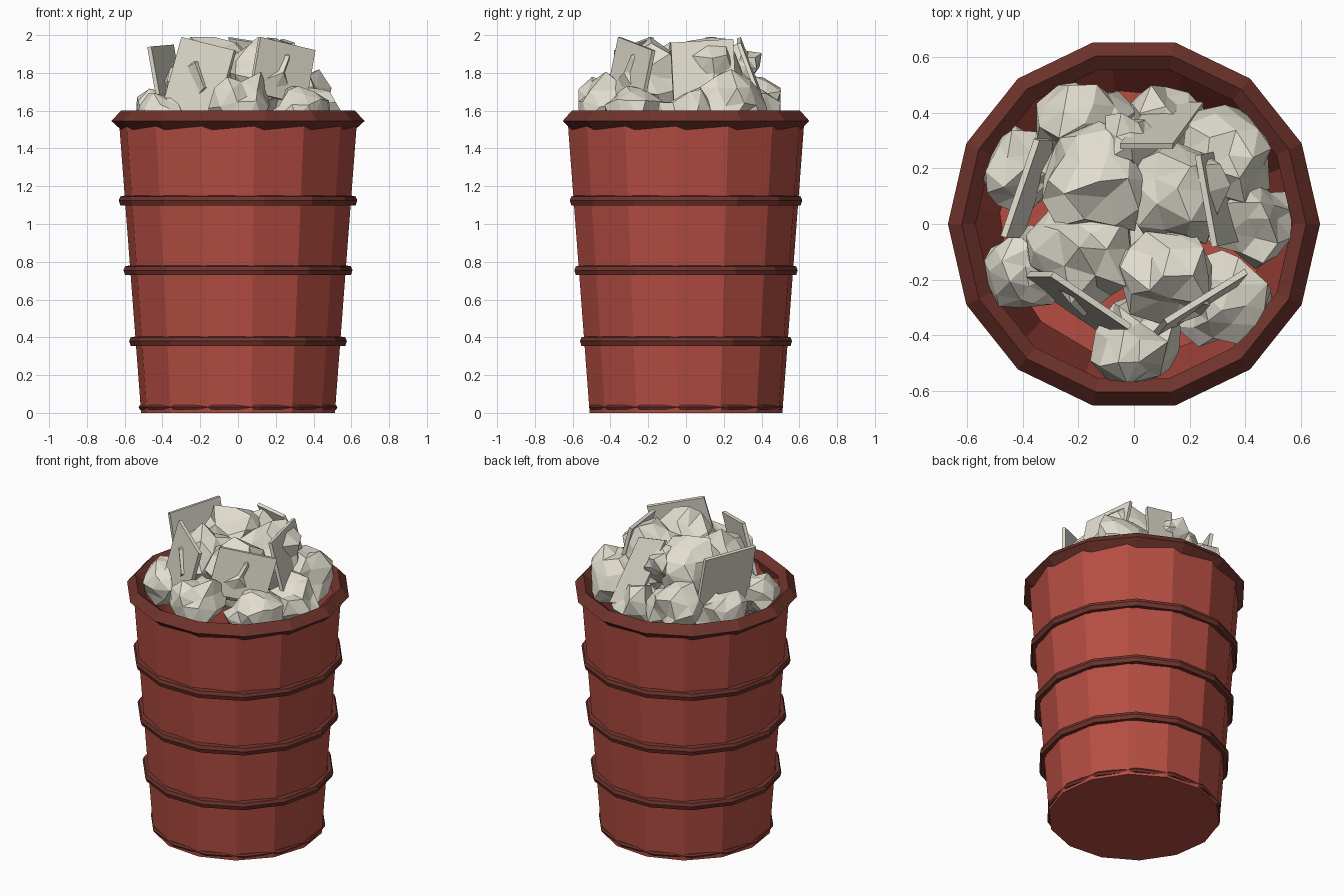
import bpy, bmesh, random
from math import sin, cos, pi, radians, hypot
from mathutils import Vector

if "Cube" in bpy.data.objects:
    bpy.data.objects.remove(bpy.data.objects["Cube"])

random.seed(7)
SIDES = 14


def material(name, rgb):
    m = bpy.data.materials.new(name)
    m.diffuse_color = (*rgb, 1)
    m.use_nodes = True
    m.node_tree.nodes["Principled BSDF"].inputs["Base Color"].default_value = m.diffuse_color
    return m


RED = material("bin_red", (0.46, 0.075, 0.055))
DARK = material("dark_red", (0.16, 0.033, 0.025))
PAPER = material("paper", (0.75, 0.72, 0.62))


def finish(bm, name, mat):
    bmesh.ops.recalc_face_normals(bm, faces=bm.faces)
    me = bpy.data.meshes.new(name)
    bm.to_mesh(me)
    bm.free()
    me.materials.append(mat)
    ob = bpy.data.objects.new(name, me)
    bpy.context.collection.objects.link(ob)
    return ob


def lathe(name, profile, mat, turn=0.0, closed=True):
    """Spin an (r, z) profile into a 14-sided solid."""
    bm = bmesh.new()
    cols = []
    for i in range(SIDES):
        a = 2 * pi * i / SIDES + radians(turn)
        cols.append([bm.verts.new((r * cos(a), r * sin(a), z)) for r, z in profile])
    n = len(profile)
    for i in range(SIDES):
        a, b = cols[i], cols[(i + 1) % SIDES]
        for j in range(n if closed else n - 1):
            k = (j + 1) % n
            bm.faces.new((a[j], b[j], b[k], a[k]))
    if not closed:
        bm.faces.new([c[0] for c in cols])
        bm.faces.new([c[-1] for c in cols])
    return finish(bm, name, mat)


# Tapered hollow bin, slightly turned against its hoops
lathe("bin_body", [(0.515, 0), (0.632, 1.54), (0.585, 1.56), (0.485, 0.05)],
      RED, turn=-5, closed=False)

# Rolled rim and hoops
lathe("rim", [(0.615, 1.495), (0.67, 1.545), (0.62, 1.6), (0.57, 1.56), (0.58, 1.5)], DARK)
for i, (z, r, h) in enumerate([(0.03, 0.527, 0.014), (0.38, 0.576, 0.025),
                               (0.755, 0.606, 0.026), (1.125, 0.631, 0.026)]):
    lathe(f"hoop_{i + 1}", [(r - 0.035, z - h), (r - 0.008, z - h), (r, z),
                            (r - 0.008, z + h * 0.8), (r - 0.035, z + h)], DARK)


def paper_ball(name, x, y, z, r):
    """Crumpled paper: a jittered low-poly ball kept inside the rim."""
    bm = bmesh.new()
    bmesh.ops.create_icosphere(bm, subdivisions=2, radius=r)
    for v in bm.verts:
        v.co *= random.uniform(0.76, 1.17)
        v.co += Vector([random.uniform(-0.12, 0.12) * r for _ in range(3)])
        v.co += Vector((x, y, z))
        d = hypot(v.co.x, v.co.y)
        if d > 0.57:
            v.co.x *= 0.57 / d
            v.co.y *= 0.57 / d
        v.co.z = min(v.co.z, 1.99)
    finish(bm, name, PAPER)


balls = [  # outer ring
    (-0.18, 0.36, 1.62, 0.17), (-0.40, 0.20, 1.56, 0.16), (-0.39, -0.17, 1.56, 0.16),
    (0.01, -0.43, 1.63, 0.17), (0.33, -0.30, 1.57, 0.17), (0.42, 0.01, 1.56, 0.15),
    (0.33, 0.25, 1.63, 0.18), (0.10, 0.34, 1.55, 0.16),
    # heaped middle
    (-0.14, 0.17, 1.80, 0.19), (0.15, 0.12, 1.78, 0.20),
    (0.11, -0.17, 1.78, 0.19), (-0.19, -0.10, 1.74, 0.19), (0.0, 0.0, 1.60, 0.20),
    (-0.02, 0.29, 1.83, 0.11)]
for i, b in enumerate(balls):
    paper_ball(f"paper_ball_{i + 1}", *b)


def card(name, a, b, c, t=0.022):
    """Thin sheet from two top corners and the corner below the first."""
    a, b, c = Vector(a), Vector(b), Vector(c)
    n = (b - a).cross(c - a).normalized() * t
    bm = bmesh.new()
    f = [bm.verts.new(p) for p in (a, b, b + c - a, c)]
    k = [bm.verts.new(v.co + n) for v in f]
    bm.faces.new(f)
    bm.faces.new(k[::-1])
    for i in range(4):
        j = (i + 1) % 4
        bm.faces.new((f[i], k[i], k[j], f[j]))
    finish(bm, name, PAPER)


# Flat sheets sticking out of the heap
card("sheet_front_left", (-0.30, -0.19, 1.99), (-0.02, -0.38, 1.92), (-0.42, -0.19, 1.56))
card("sheet_front_right", (0.12, -0.36, 1.99), (0.41, -0.18, 1.92), (0.07, -0.42, 1.70))
card("sheet_right", (0.30, -0.08, 1.96), (0.24, 0.25, 1.98), (0.40, -0.06, 1.56))
card("sheet_left", (-0.46, -0.05, 1.94), (-0.34, 0.30, 1.95), (-0.40, -0.05, 1.60))
card("sheet_back", (0.14, 0.29, 1.96), (-0.05, 0.29, 1.99), (0.25, 0.44, 1.56))
